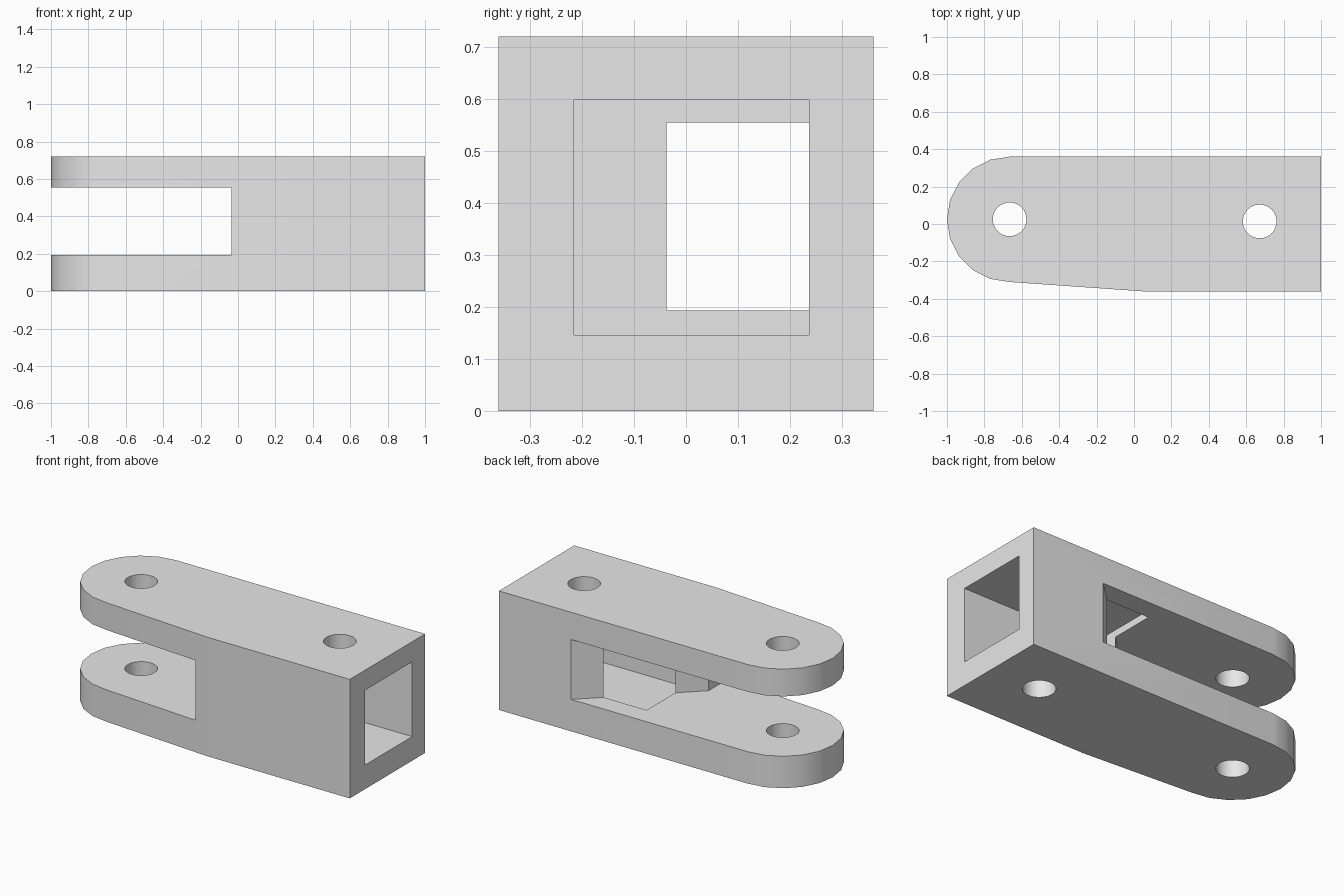
import bpy
import bmesh
from math import sin, cos, pi, radians

cube = bpy.data.objects.get("Cube")
if cube:
    bpy.data.objects.remove(cube, do_unlink=True)

HEIGHT, HALF_WIDTH = 0.72, 0.36
NOSE_X, NOSE_Y, NOSE_R = -0.665, 0.025, 0.335
HOLE_R = 0.09

grey = bpy.data.materials.new("plain_grey")
grey.use_nodes = True
grey.diffuse_color = (0.8, 0.8, 0.8, 1)
grey.node_tree.nodes["Principled BSDF"].inputs["Base Color"].default_value = (0.8, 0.8, 0.8, 1)


def prism(name, outline, z0, z1):
    """Extrude a counter-clockwise outline from z0 to z1."""
    bm = bmesh.new()
    base = bm.faces.new([bm.verts.new((x, y, z0)) for x, y in outline])
    top = bmesh.ops.extrude_face_region(bm, geom=[base])["geom"]
    bmesh.ops.translate(bm, vec=(0, 0, z1 - z0),
                        verts=[v for v in top if isinstance(v, bmesh.types.BMVert)])
    bmesh.ops.recalc_face_normals(bm, faces=bm.faces)
    mesh = bpy.data.meshes.new(name)
    bm.to_mesh(mesh)
    bm.free()
    mesh.materials.append(grey)
    obj = bpy.data.objects.new(name, mesh)
    bpy.context.collection.objects.link(obj)
    return obj


def arc(cx, cy, r, start, sweep, steps, closed=False):
    count = steps if closed else steps + 1
    return [(cx + r * cos(start + sweep * i / steps),
             cy + r * sin(start + sweep * i / steps)) for i in range(count)]


def select_only(obj):
    bpy.ops.object.select_all(action="DESELECT")
    obj.select_set(True)
    bpy.context.view_layer.objects.active = obj


def cut(target, cutter):
    cutter.hide_render = True
    mod = target.modifiers.new("cut", "BOOLEAN")
    mod.operation = "DIFFERENCE"
    mod.solver = "EXACT"
    mod.object = cutter
    select_only(target)
    bpy.ops.object.modifier_apply(modifier=mod.name)
    bpy.data.objects.remove(cutter, do_unlink=True)


# Bar with a rounded nose and a slightly tapered front side
outline = arc(NOSE_X, NOSE_Y, NOSE_R, pi / 2, pi, 10)
outline += [(0.05, -HALF_WIDTH), (1, -HALF_WIDTH), (1, HALF_WIDTH)]
body = prism("fork_body", outline, 0, HEIGHT)

# Fork slot, whose inner end runs diagonally to the back side
cut(body, prism("slot_cutter", [(-1.1, -0.5), (-0.036, -0.5), (-0.036, -0.165),
                                (0.664, 0.5), (-1.1, 0.5)], 0.193, 0.555))

# Square socket in the end, opening into the slot
cut(body, prism("socket_cutter", [(0.098, -0.215), (1.1, -0.215),
                                  (1.1, 0.236), (0.098, 0.236)], 0.146, 0.598))

# Vertical pin holes
for x, y in ((NOSE_X, NOSE_Y), (0.672, 0.014)):
    cut(body, prism("hole_cutter", arc(x, y, HOLE_R, 0, 2 * pi, 32, True), -0.1, 0.9))

select_only(body)
bpy.ops.object.shade_smooth_by_angle(angle=radians(30))
